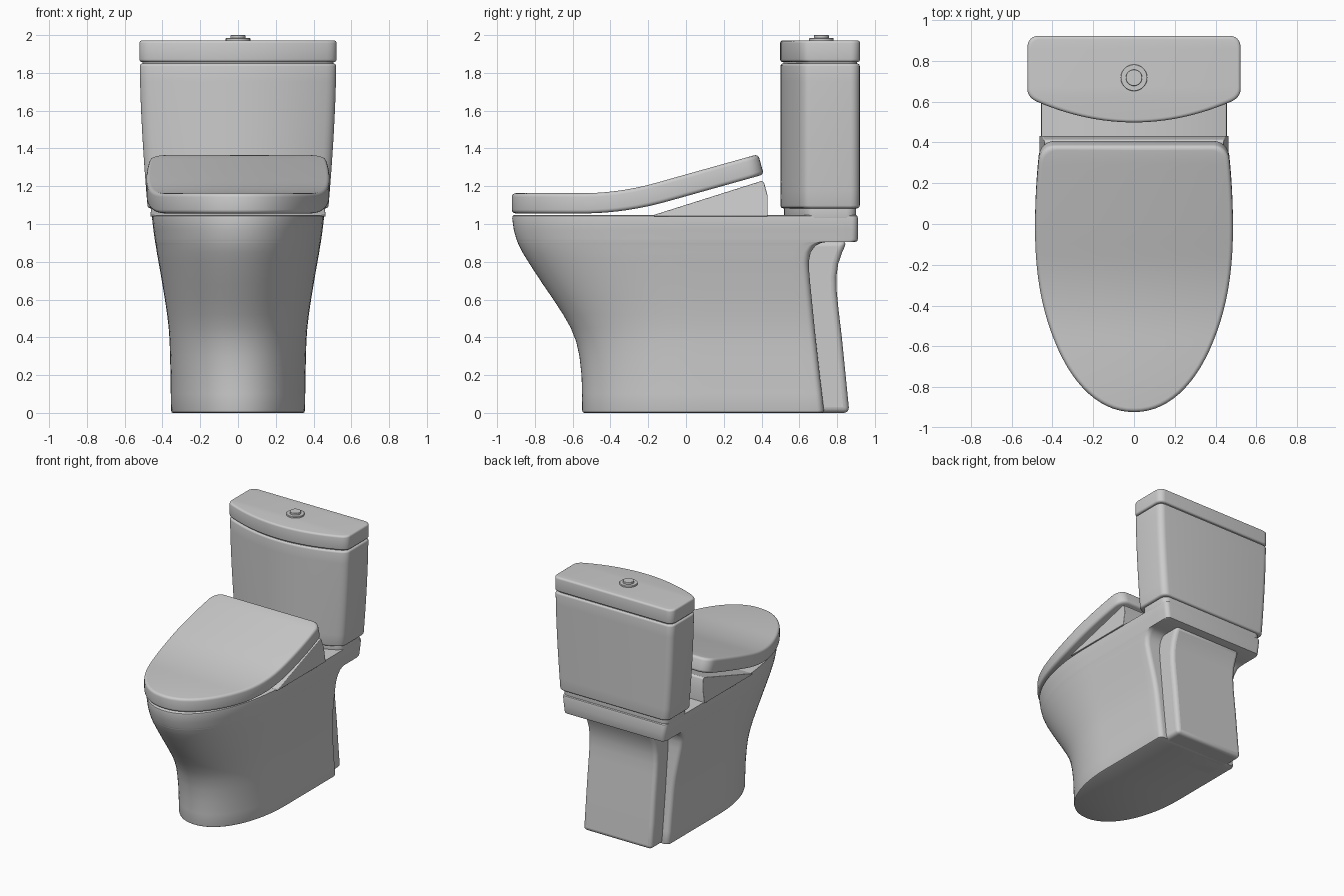
import bpy, bmesh
from math import sin, cos, pi, radians

if "Cube" in bpy.data.objects:
    bpy.data.objects.remove(bpy.data.objects["Cube"])


def finish(name, bm, bevel=0, angle=35):
    bmesh.ops.recalc_face_normals(bm, faces=bm.faces)
    me = bpy.data.meshes.new(name)
    bm.to_mesh(me)
    bm.free()
    ob = bpy.data.objects.new(name, me)
    bpy.context.collection.objects.link(ob)
    bpy.ops.object.select_all(action='DESELECT')
    ob.select_set(True)
    bpy.context.view_layer.objects.active = ob
    bpy.ops.object.shade_smooth_by_angle(angle=radians(angle))
    if bevel:
        m = ob.modifiers.new("edge", 'BEVEL')
        m.width, m.segments, m.limit_method = bevel, 4, 'ANGLE'
        m.angle_limit = radians(40)
    return ob


def loft(name, rings):
    """Rings are right-hand half outlines (front centre to back centre), mirrored in x."""
    bm = bmesh.new()
    loops = []
    for half in rings:
        full = half + [(-x, y, z) for x, y, z in reversed(half[1:-1])]
        loops.append([bm.verts.new(p) for p in full])
    n, h = len(loops[0]), len(rings[0])
    for a, b in zip(loops, loops[1:]):
        for i in range(n):
            j = (i + 1) % n
            bm.faces.new((a[i], a[j], b[j], b[i]))
    for lp in (loops[0], loops[-1]):
        for i in range(h - 1):
            q = [lp[i], lp[i + 1], lp[-i - 1], lp[-i]] if i else [lp[0], lp[1], lp[-1]]
            if i == h - 2:
                q = [lp[i], lp[i + 1], lp[-i]]
            bm.faces.new(q)
    return finish(name, bm)


def rounded(z0, z1, r):
    """Heights and insets for a slab with rounded top and bottom edges."""
    arc = [(r * (1 - cos(a)), r * (1 - sin(a))) for a in (0, pi / 8, pi / 4, 3 * pi / 8, pi / 2)]
    return [(z0 + h, d) for h, d in arc] + [(z1 - h, d) for h, d in reversed(arc)]


def corner(hw, yb, r):
    return [(hw - r + r * cos(a), yb - r + r * sin(a)) for a in (k * pi / 12 for k in range(7))]


def egg(hw, yf, yc, yb, r, p=2.1):
    arc = [(hw * sin(t) ** (2 / p), yc - (yc - yf) * abs(cos(t)) ** (2 / p))
           for t in (k * pi / 48 for k in range(24))]
    side = [(hw, yc + (yb - r - yc) * k / 10) for k in range(10)]
    return arc + side + corner(hw, yb, r) + [(0, yb)]


def bow(hw, yf, yb, r=0.05):
    e = hw - 0.05
    front = [(e * k / 12, yf + 0.1 * (k / 12) ** 2) for k in range(12)]
    turn = []
    for k in range(7):
        t = k / 6
        turn.append(((1 - t) ** 2 * e + (1 - (1 - t) ** 2) * hw,
                     yf + 0.1 + 0.044 * t * (1 - t) + 0.06 * t * t))
    return front + turn + corner(hw, yb, r) + [(0, yb)]


def prism(name, profile, hw, bevel, hw_top=None):
    bm = bmesh.new()
    zs = [z for _, z in profile]
    w = lambda z: hw + ((hw_top or hw) - hw) * (z - min(zs)) / (max(zs) - min(zs))
    a = [bm.verts.new((-w(z), y, z)) for y, z in profile]
    b = [bm.verts.new((w(z), y, z)) for y, z in profile]
    bm.faces.new(a)
    bm.faces.new(b[::-1])
    for i in range(len(a)):
        j = (i + 1) % len(a)
        bm.faces.new((a[i], b[i], b[j], a[j]))
    return finish(name, bm, bevel)


# Bowl and skirt: height, half width, front, back (flares out into the tank shelf)
levels = [(0, .345, -.54, .72), (.004, .352, -.547, .727), (.015, .355, -.55, .73),
          (.1, .356, -.55, .72), (.2, .357, -.553, .708), (.3, .36, -.564, .697),
          (.38, .362, -.582, .688), (.45, .367, -.61, .681), (.52, .375, -.65, .674),
          (.6, .387, -.702, .666), (.68, .4, -.757, .658), (.75, .412, -.803, .652),
          (.8, .421, -.835, .65), (.85, .43, -.866, .66), (.885, .435, -.884, .685),
          (.9, .438, -.89, .715), (.904, .439, -.892, .74), (.905, .439, -.892, .895),
          (.909, .44, -.894, .906), (.92, .441, -.898, .91), (.97, .448, -.912, .91),
          (1.03, .455, -.92, .91), (1.043, .453, -.918, .907), (1.048, .445, -.91, .9)]
loft("bowl", [[(x, y, z) for x, y in egg(hw, yf, .1 * (1 - z), yb, .035)]
              for z, hw, yf, yb in levels])

# Trapway housing behind the skirt
prism("trapway_housing", [(.5, 0), (.865, 0), (.845, .2), (.825, .4), (.806, .56), (.797, .65),
                          (.796, .72), (.806, .79), (.827, .85), (.853, .91), (.5, .91)], .3, .03)

# Seat hinge body: wedge between bowl and raised rear of the lid
prism("seat_body", [(-.17, 1.04), (-.17, 1.048), (.4, 1.228), (.413, 1.22),
                    (.432, 1.15), (.432, 1.04)], .465, .008, .44)


# Seat lid: rounded slab bent upward towards the back
def bend(y):
    s = .28
    if y < -.55:
        return 0, 0
    if y < -.1:
        return s * (y + .55) ** 2 / .9, s * (y + .55) / .45
    return s * (y + .325), s


rings = []
for z, d in rounded(0, .107, .02):
    ring = []
    for x, y in egg(.485 - d, -.922 + d, 0, .412 - d, .07):
        x *= 1 - .05 * (max(y, 0) / .4) ** 2
        lift, slope = bend(y)
        ring.append((x, y - z * slope, 1.056 + z + lift))
    rings.append(ring)
loft("seat_lid", rings)

# Tank foot, tapered tank, and tank lid
loft("tank_foot", [[(x, y, z) for x, y in bow(.455 - d, .52 + d, .9 - d)]
                   for z, d in rounded(1.03, 1.1, .008)])


def tank_width(z):
    return .52 - .042 * ((1.85 - z) / .77) ** 1.6


lv = rounded(1.083, 1.85, .015)
lv[5:5] = [(1.083 + .767 * k / 8, 0) for k in range(1, 8)]
loft("tank", [[(x, y, z) for x, y in bow(tank_width(z) - d, .5 + d, .92 - d)] for z, d in lv])
loft("tank_gasket", [[(x, y, z) for x, y in bow(.505, .515, .905)] for z in (1.83, 1.88)])
loft("tank_lid", [[(x, y, z) for x, y in bow(.522 - d, .498 + d, .922 - d)]
                  for z, d in rounded(1.857, 1.972, .015)])

# Flush button: flange and cap
for name, r, z0, z1 in (("button_flange", .065, 1.96, 1.984), ("button_cap", .04, 1.97, 2.0)):
    bm = bmesh.new()
    bmesh.ops.create_cone(bm, cap_ends=True, segments=48, radius1=r, radius2=r, depth=z1 - z0)
    bmesh.ops.translate(bm, verts=bm.verts, vec=(0, .717, (z0 + z1) / 2))
    finish(name, bm, .004)
